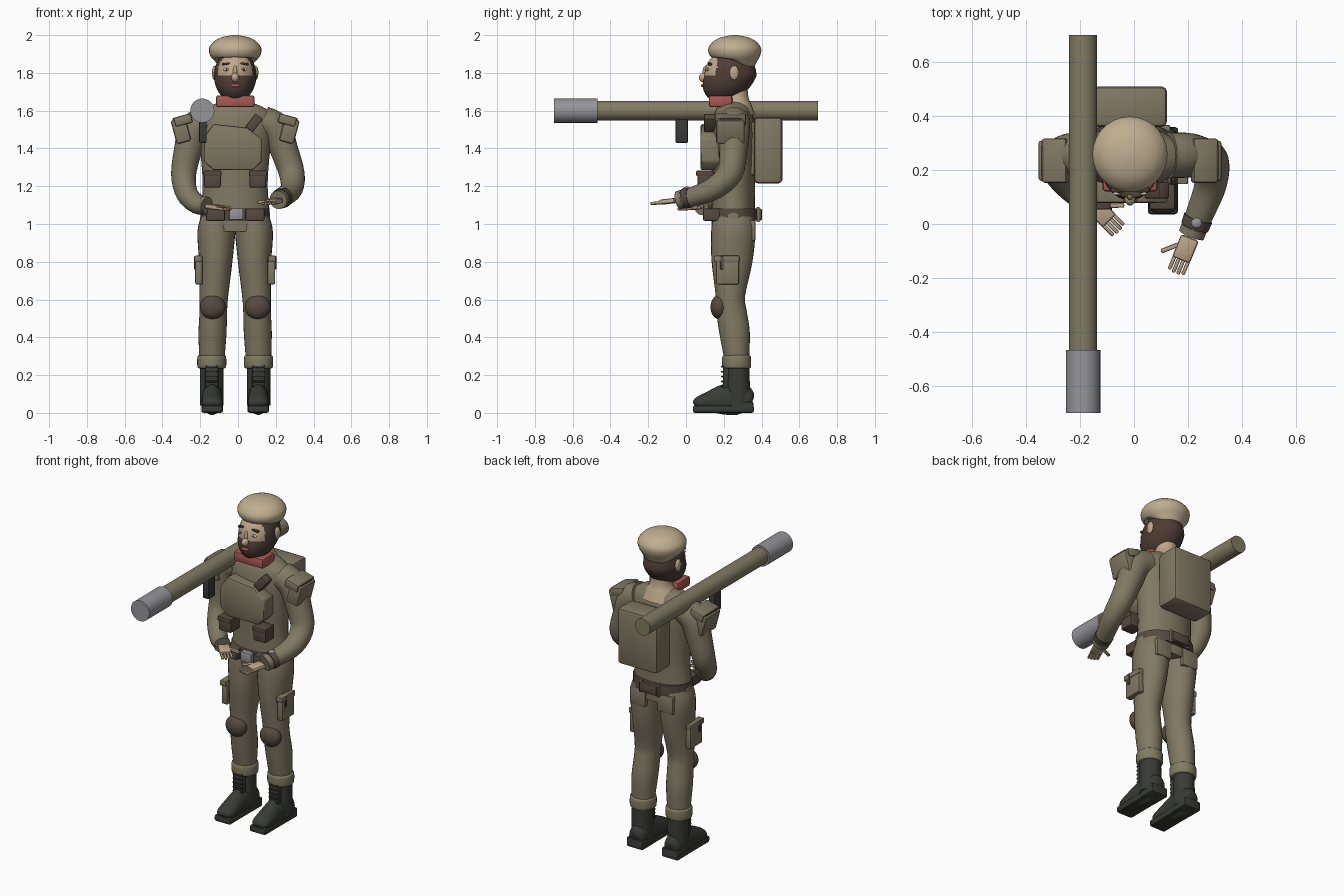
import bpy, bmesh
from math import pi, sin, cos, sqrt, radians
from mathutils import Matrix, Vector

cube = bpy.data.objects.get("Cube")
if cube:
    bpy.data.objects.remove(cube, do_unlink=True)

CX, CY = -.015, .25     # body axis


def colour(name, *rgb):
    m = bpy.data.materials.new(name)
    m.use_nodes = True
    m.diffuse_color = (*rgb, 1)
    m.node_tree.nodes["Principled BSDF"].inputs["Base Color"].default_value = (*rgb, 1)
    return m


olive = colour("olive_cloth", .22, .19, .125)
drab = colour("drab_green", .22, .2, .125)
tan = colour("tan_felt", .52, .42, .28)
skin = colour("skin", .52, .39, .26)
hair = colour("dark_hair", .075, .047, .035)
leather = colour("brown_leather", .095, .068, .05)
red = colour("red_scarf", .4, .1, .085)
metal = colour("grey_metal", .3, .3, .32)
black = colour("boot_black", .04, .043, .036)
white = colour("eye_white", .7, .68, .62)


def finish(name, bm, mat, angle=40):
    bmesh.ops.recalc_face_normals(bm, faces=bm.faces)
    me = bpy.data.meshes.new(name)
    bm.to_mesh(me)
    bm.free()
    me.materials.append(mat)
    me.shade_smooth()
    me.set_sharp_from_angle(angle=radians(angle))
    ob = bpy.data.objects.new(name, me)
    bpy.context.collection.objects.link(ob)
    return ob


def box(name, centre, size, mat, bevel=.008, tilt=0, frame=None):
    """Bevelled box, tilted about y, optionally inside a local frame."""
    bm = bmesh.new()
    bmesh.ops.create_cube(bm, size=1)
    bmesh.ops.scale(bm, vec=size, verts=bm.verts)
    if bevel:
        bmesh.ops.bevel(bm, geom=bm.edges[:], offset=bevel, segments=2, profile=.5, affect='EDGES')
    m = Matrix.Translation(centre) @ Matrix.Rotation(radians(tilt), 4, 'Y')
    bm.transform(frame @ m if frame else m)
    return finish(name, bm, mat)


def ball(name, centre, radii, mat, segs=32):
    bm = bmesh.new()
    bmesh.ops.create_uvsphere(bm, u_segments=segs, v_segments=segs * 3 // 4, radius=1)
    bm.transform(Matrix.Translation(centre) @ Matrix.Diagonal((*radii, 1)))
    return finish(name, bm, mat)


def sweep(name, stations, mat, segs=28, steps=4):
    """Skin of elliptical rings along a smooth path; station = x, y, z, ru, rv."""
    pts = [Vector(s) for s in stations]
    pts = [pts[0] * 2 - pts[1]] + pts + [pts[-1] * 2 - pts[-2]]
    path = []
    for a, b, c, d in zip(pts, pts[1:], pts[2:], pts[3:]):
        for i in range(steps):
            t = i / steps
            path.append(b + ((c - a) * t + (a * 2 - b * 5 + c * 4 - d) * t ** 2
                             + (b * 3 - a - c * 3 + d) * t ** 3) / 2)
    path.append(pts[-2])
    bm, rings = bmesh.new(), []
    for i, p in enumerate(path):
        after, before = path[min(i + 1, len(path) - 1)], path[max(i - 1, 0)]
        way = Vector((after - before)[:3]).normalized()
        u = Vector((1, 0, 0))
        u = (u - way * u.dot(way)).normalized()
        v = way.cross(u)
        rings.append([bm.verts.new(Vector(p[:3]) + u * p[3] * cos(k * 2 * pi / segs)
                                   + v * p[4] * sin(k * 2 * pi / segs)) for k in range(segs)])
    for r, q in zip(rings, rings[1:]):
        for k in range(segs):
            bm.faces.new((r[k - 1], r[k], q[k], q[k - 1]))
    bm.faces.new(rings[0])
    bm.faces.new(rings[-1])
    return finish(name, bm, mat, 50)


def upright(name, rows, mat):
    """Sweep up the body axis; row = y, z, rx, ry."""
    return sweep(name, [(CX, *r) for r in rows], mat)


def hand(name, wrist, tip, thumb):
    wrist, tip = Vector(wrist), Vector(tip)
    fwd = (tip - wrist).normalized()
    right = fwd.cross(Vector((0, 0, 1))).normalized()
    up = right.cross(fwd)
    frame = Matrix.Translation(wrist) @ Matrix((right, fwd, up)).transposed().to_4x4()
    box(name + "_palm", (0, .045, 0), (.07, .09, .026), skin, .01, frame=frame)
    for i in range(4):
        off = (i - 1.5) * .018
        box(f"{name}_finger_{i}", (off, .115 - abs(off) * .3, -.002), (.014, .065, .015), skin, .005, frame=frame)
    turn = frame @ Matrix.Translation((thumb * .03, .04, 0)) @ Matrix.Rotation(-thumb * .8, 4, 'Z')
    box(name + "_thumb", (0, .035, 0), (.017, .07, .017), skin, .006, frame=turn)


# Torso, neck and scarf
upright("torso", [(CY, .96, .19, .112), (CY, 1.05, .184, .115), (CY, 1.2, .172, .114),
                  (CY, 1.36, .182, .118), (CY, 1.5, .2, .117), (CY, 1.58, .195, .102),
                  (CY, 1.62, .145, .084), (CY, 1.645, .08, .066)], olive)
upright("neck", [(.265, 1.58, .12, .1), (.265, 1.635, .085, .08), (.265, 1.68, .064, .064), (.26, 1.78, .062, .064)], skin)
box("scarf", (CX, .183, 1.65), (.204, .125, .062), red, .012)

# Head: hair and beard wrap round a skin face
HC, HR = Vector((CX, .235, 1.785)), Vector((.112, .138, .14))
head = ball("head", HC, HR, skin, 72)
head.data.materials.append(hair)
for v in head.data.vertices:
    v.co.y += .35 * min(0, v.co.z - HC.z)
for f in head.data.polygons:
    c = f.center
    face = c.y < .165 and abs(c.x - CX) < .09 and c.z > 1.782
    f.material_index = 0 if face else 1


def on_face(dx, z):
    dz = z - HC.z
    depth = sqrt(1 - (dx / HR.x) ** 2 - (dz / HR.z) ** 2)
    return (CX + dx, HC.y - HR.y * depth + .35 * min(0, dz), z)


ball("nose", (CX, .098, 1.775), (.021, .03, .026), skin, 20)
ball("nose_bridge", (CX, .106, 1.805), (.012, .018, .035), skin, 16)
ball("lips", on_face(0, 1.733), (.028, .009, .009), red, 20)
for s, side in ((1, "left"), (-1, "right")):
    ball(side + "_eye", on_face(s * .046, 1.818), (.017, .007, .009), white, 16)
    ball(side + "_pupil", on_face(s * .046, 1.818), (.008, .011, .008), hair, 12)
    box(side + "_brow", on_face(s * .048, 1.848), (.045, .02, .011), hair, .004, s * 8)
    ball(side + "_ear", (CX + s * .109, .255, 1.8), (.014, .025, .038), skin, 20)
upright("beret", [(.255, 1.865, .095, .1), (.257, 1.872, .118, .12), (.258, 1.9, .136, .137),
                  (.258, 1.935, .137, .138), (.258, 1.97, .108, .108), (.258, 1.99, .066, .066),
                  (.258, 2, .012, .012)], tan)

# Chest plate with its strap
bm = bmesh.new()
outline = [(-.13, 1.53), (.05, 1.51), (.125, 1.45), (.125, 1.33),
           (.08, 1.285), (-.13, 1.285), (-.18, 1.33), (-.18, 1.46)]
front = bm.faces.new([bm.verts.new((x, .078, z)) for x, z in outline])
back = bmesh.ops.extrude_face_region(bm, geom=[front])
bmesh.ops.translate(bm, vec=(0, .1, 0), verts=[g for g in back["geom"] if isinstance(g, bmesh.types.BMVert)])
bmesh.ops.recalc_face_normals(bm, faces=bm.faces)
bmesh.ops.bevel(bm, geom=bm.edges[:], offset=.01, segments=2, profile=.5, affect='EDGES')
finish("chest_plate", bm, olive)
box("chest_strap", (.085, .125, 1.535), (.05, .06, .09), leather, .006, 38)

# Backpack
box("backpack", (CX, .435, 1.39), (.275, .15, .35), olive, .02)
box("backpack_pad", (CX, .36, 1.4), (.2, .05, .28), olive, .01)

# Belt
upright("belt", [(CY, 1.018, .183, .136), (CY, 1.05, .183, .138), (CY, 1.083, .183, .136)], leather)
box("buckle", (-.01, .105, 1.052), (.075, .03, .062), metal, .006)
box("belt_back_pouch", (CX, .38, 1.05), (.12, .045, .062), leather)

# Paired gear, legs and boots
for s, side in ((1, "left"), (-1, "right")):
    def at(dx, y, z):
        return (CX + s * dx, y, z)

    box(side + "_belt_pouch", at(.105, .15, 1.05), (.1, .12, .066), leather)
    box(side + "_belt_loop", at(.06, .382, 1.05), (.018, .016, .08), olive, .004)
    box(side + "_chest_pouch", at(.12, .105, 1.237), (.088, .09, .09), leather, .01)
    box(side + "_chest_pouch_flap", at(.12, .1, 1.268), (.094, .092, .03), leather, .006)
    box(side + "_back_pocket", at(.095, .353, .965), (.11, .03, .11), olive)

    legs = [(.09, CY, 1.03, .09, .11), (.1, CY, .95, .1, .117), (.103, .243, .8, .088, .108),
            (.113, .235, .62, .076, .078), (.116, .242, .53, .073, .08),
            (.12, .258, .42, .074, .08), (.124, .27, .27, .066, .064)]
    sweep(side + "_leg", [(*at(*p[:3]), *p[3:]) for p in legs], olive)
    ball(side + "_knee_pad", at(.119, .175, .56), (.068, .045, .064), leather)
    box(side + "_cargo_pocket", at(.192, .22, .75), (.04, .12, .14), olive)
    box(side + "_cargo_flap", at(.195, .215, .815), (.042, .135, .034), olive, .006)
    box(side + "_cargo_strap", at(.197, .19, .795), (.042, .018, .07), leather, .004)

    cuff = [(z, r) for z, r in ((.235, .066), (.245, .076), (.295, .076), (.306, .066))]
    sweep(side + "_trouser_cuff", [(*at(.124, .268, z), r, r) for z, r in cuff], drab)
    sweep(side + "_boot_shaft", [(*at(.124, .275, z), .062, r) for z, r in
                                 ((.04, .066), (.12, .064), (.25, .06))], black)
    foot = [(.045, .04, .03, .015), (.065, .05, .052, .035), (.13, .06, .056, .058),
            (.2, .07, .054, .08), (.28, .075, .056, .085), (.335, .06, .05, .06), (.35, .055, .035, .03)]
    sweep(side + "_boot_foot", [(*at(.122, y, z), u, v) for y, z, u, v in foot], black)
    box(side + "_sole", at(.122, .198, .02), (.112, .324, .04), black, .012)
    box(side + "_heel", at(.122, .3, .03), (.114, .115, .056), black)
    box(side + "_boot_tongue", at(.124, .213, .19), (.07, .035, .14), black)
    for i in range(5):
        box(f"{side}_lace_{i}", at(.124, .197, .14 + i * .026), (.06, .022, .009), black, .003)

    # Shoulder pouch with trimmed flap
    box(side + "_shoulder_pouch", at(.287, .235, 1.495), (.08, .15, .13), olive, .012, -s * -15)
    box(side + "_shoulder_flap", at(.276, .235, 1.55), (.095, .165, .05), olive, .01, -s * -15)
    box(side + "_shoulder_trim", at(.292, .235, 1.555), (.075, .11, .03), leather, .005, -s * -15)

# Arms
left_arm = [(.13, .255, 1.54, .085), (.2, .255, 1.505, .083), (.245, CY, 1.39, .074), (.284, .232, 1.27, .068),
            (.285, .15, 1.19, .06), (.245, .04, 1.145, .052), (.213, -.04, 1.127, .044)]
right_arm = [(-.16, .255, 1.54, .085), (-.23, .255, 1.505, .083), (-.265, CY, 1.39, .074), (-.288, .235, 1.26, .066),
             (-.27, .18, 1.16, .058), (-.215, .12, 1.105, .052), (-.165, .08, 1.095, .042)]
for name, arm in (("left_arm", left_arm), ("right_arm", right_arm)):
    sweep(name, [(*p, p[3]) for p in arm], olive)
    tip, before = Vector(arm[-1][:3]), Vector(arm[-2][:3])
    way = (tip - before).normalized() * .014
    sweep(name + "_cuff", [(*(tip - way * k), .049, .049) for k in (2, 1, 0)], olive)
hand("left_hand", (.208, -.05, 1.125), (.155, -.18, 1.11), 1)
hand("right_hand", (-.155, .075, 1.095), (-.055, -.025, 1.08), -1)
sweep("watch_strap", [(.238, .022, 1.141, .055, .055), (.232, .006, 1.138, .054, .054), (.226, -.01, 1.134, .053, .053)], leather)
ball("watch_face", (.232, .004, 1.188), (.02, .02, .01), metal, 16)

# Shoulder launch tube
X, Z = -.189, 1.6
sweep("launch_tube", [(X, y, Z, .052, .052) for y in (-.6, 0, .7)], drab, 32)
sweep("tube_muzzle", [(X, y, Z, .064, .064) for y in (-.7, -.6, -.468)], metal, 32)
box("tube_grip", (X + .003, -.022, 1.495), (.04, .065, .13), black, .005)
